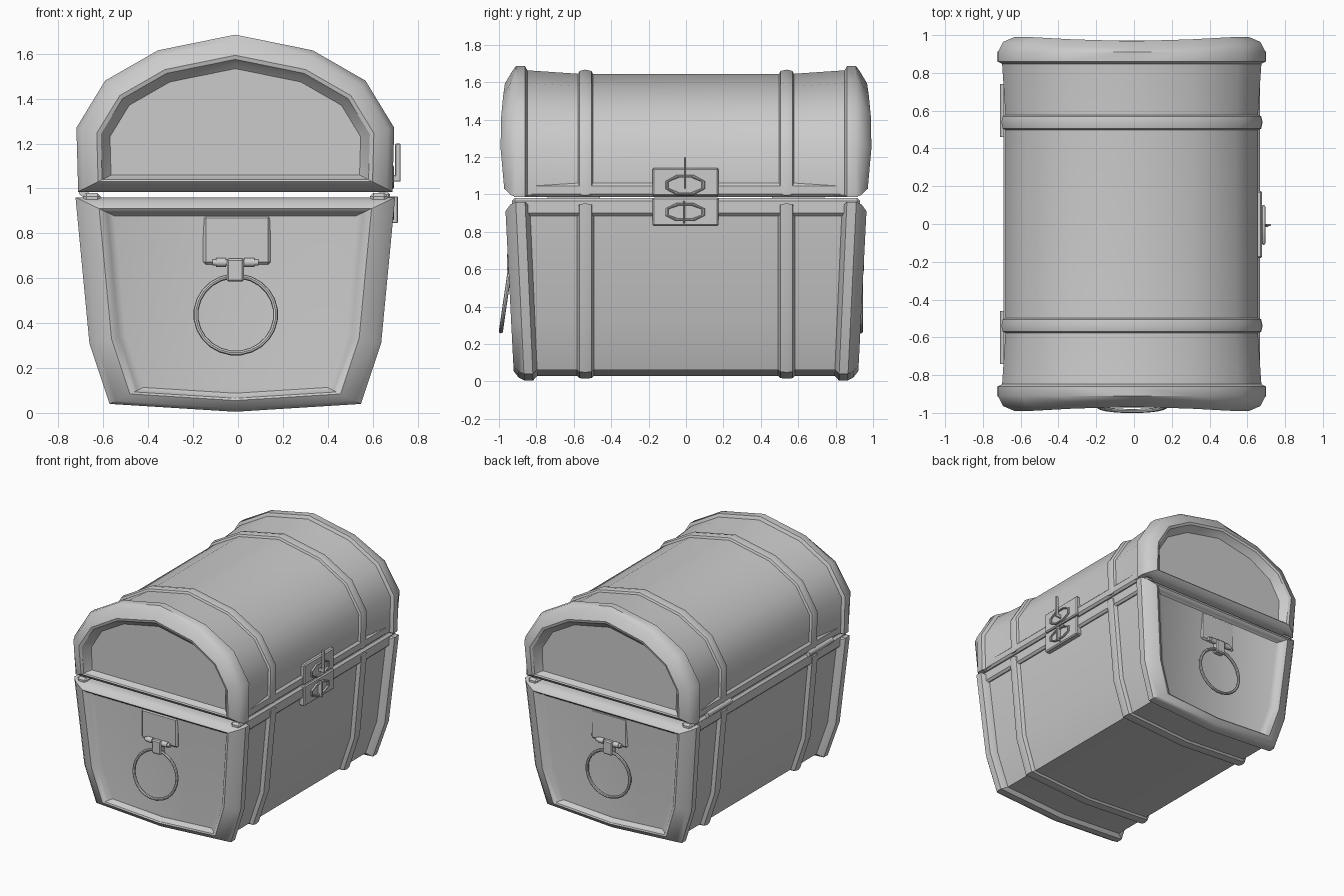
import bpy, bmesh, math
from mathutils import Vector, Matrix

old = bpy.data.objects.get("Cube")
if old:
    bpy.data.objects.remove(old, do_unlink=True)

grey = bpy.data.materials.new("plain grey")
grey.use_nodes = True
grey.diffuse_color = (0.6, 0.6, 0.6, 1)
grey.node_tree.nodes["Principled BSDF"].inputs["Base Color"].default_value = (0.6, 0.6, 0.6, 1)
CX = -0.012  # centre line of the chest


def finish(name, bm, smooth=True):
    bmesh.ops.recalc_face_normals(bm, faces=bm.faces)
    mesh = bpy.data.meshes.new(name)
    bm.to_mesh(mesh)
    bm.free()
    mesh.materials.append(grey)
    ob = bpy.data.objects.new(name, mesh)
    bpy.context.collection.objects.link(ob)
    if smooth:
        bpy.ops.object.select_all(action='DESELECT')
        ob.select_set(True)
        bpy.context.view_layer.objects.active = ob
        bpy.ops.object.shade_smooth_by_angle(angle=math.radians(35))
    return ob


def inset(profile, d):
    """Mitred inset of a counter-clockwise outline; near-level edges move half as far."""
    pts = [Vector(p) for p in profile]
    n = len(pts)
    lines = []
    for i in range(n):
        e = pts[(i + 1) % n] - pts[i]
        w = 0.5 if abs(e.y) < 0.1 * abs(e.x) else 1.0
        normal = Vector((-e.y, e.x)).normalized()
        lines.append((normal, normal.dot(pts[i]) + d * w))
    out = []
    for i in range(n):
        (a, p), (b, q) = lines[i - 1], lines[i]
        det = a.x * b.y - a.y * b.x
        if abs(det) < 1e-4:
            out.append(pts[i] + a * (p - a.dot(pts[i])))
        else:
            out.append(Vector(((p * b.y - q * a.y) / det, (a.x * q - b.x * p) / det)))
    return out


def loft(name, profile, steps, warp=lambda y, z: y):
    """Closed skin through inset copies of the profile placed along y."""
    bm = bmesh.new()
    rings = [[bm.verts.new((p.x + CX, warp(y, p.y), p.y)) for p in inset(profile, d)]
             for d, y in steps]
    n = len(profile)
    for r, s in zip(rings, rings[1:]):
        for i in range(n):
            bm.faces.new((r[i], r[(i + 1) % n], s[(i + 1) % n], s[i]))
    bm.faces.new(rings[0])
    bm.faces.new(rings[-1])
    return finish(name, bm)


def box(name, x, y, z, bevel=0.01):
    bm = bmesh.new()
    size = (x[1] - x[0], y[1] - y[0], z[1] - z[0])
    mid = ((x[0] + x[1]) / 2, (y[0] + y[1]) / 2, (z[0] + z[1]) / 2)
    bmesh.ops.create_cube(bm, size=1, matrix=Matrix.LocRotScale(mid, None, size))
    bmesh.ops.bevel(bm, geom=bm.edges[:], offset=bevel, segments=1, affect='EDGES')
    return finish(name, bm, False)


def rod(name, centre, axis, radius, length, sides=12):
    bm = bmesh.new()
    rot = Vector((0, 0, 1)).rotation_difference(Vector(axis))
    bmesh.ops.create_cone(bm, cap_ends=True, segments=sides, radius1=radius, radius2=radius,
                          depth=length, matrix=Matrix.LocRotScale(centre, rot, None))
    return finish(name, bm)


def hoop(name, centre, u, v, tube, sides):
    """Closed tube round an ellipse with half axes u and v."""
    u, v, c = Vector(u), Vector(v), Vector(centre)
    axis = u.cross(v).normalized()
    bm = bmesh.new()
    rings = []
    for i in range(sides):
        t = math.tau * (i + 0.5) / sides
        r = u * math.cos(t) + v * math.sin(t)
        rings.append([bm.verts.new(c + r + (r.normalized() * math.cos(k * math.tau / 8)
                                            + axis * math.sin(k * math.tau / 8)) * tube)
                      for k in range(8)])
    for i in range(sides):
        a, b = rings[i - 1], rings[i]
        for k in range(8):
            bm.faces.new((a[k - 1], a[k], b[k], b[k - 1]))
    return finish(name, bm)


def both(half):
    """Mirror an outline half (bottom to top, x > 0) about x = 0."""
    return half + [(-x, z) for x, z in reversed(half) if x > 0]


# Outlines of the lower box and the arched lid
body = [(0, 0.005)] + both([(0.56, 0.04), (0.65, 0.31), (0.712, 0.95)])
body[3] = (0.712, 0.96)
body[4] = (-0.712, 0.96)
lid = both([(0.7, 0.985), (0.708, 1.27), (0.58, 1.48), (0.345, 1.615), (0, 1.685)])


def body_warp(y, z):
    return y * (0.95 + 0.05 * z / 0.95) if abs(y) > 0.8 else y


def lid_warp(y, z):
    return y * (1.026 - 0.026 * ((z - 1.3) / 0.3) ** 2) if abs(y) > 0.93 else y


loft("body_core", body, [(0.05, -0.87), (0.05, 0.87)])
loft("lid_core", lid, [(0.02, -0.87), (0.04, -0.57), (0.04, 0.57), (0.02, 0.87)])

# Moulded end frames with recessed panels, and straps
frame = [(0.165, 0.925), (0.135, 0.94), (0.12, 0.96), (0.1, 0.967),
         (0.03, 0.94), (0, 0.91), (0, 0.86), (0.05, 0.835)]
strap = [(0.055, 0.585), (0.025, 0.57), (0.018, 0.54), (0.025, 0.505), (0.055, 0.49)]
for s, end in ((-1, "front"), (1, "back")):
    for part, outline, warp in (("body", body, body_warp), ("lid", lid, lid_warp)):
        k = 1 if part == "body" else 0.9
        loft(f"{part}_{end}_frame", outline, [(d * k, s * y) for d, y in frame], warp)
        loft(f"{part}_{end}_strap", outline, [(d, s * y) for d, y in strap])

# Rails along the seam and hinges
for s, side in ((-1, "right"), (1, "left")):
    xs = sorted((CX + s * 0.6, CX + s * 0.678))
    box(f"body_{side}_rail", xs, (-0.93, 0.93), (0.885, 0.98), 0.015)
    box(f"lid_{side}_rail", xs, (-0.93, 0.93), (0.986, 1.06), 0.015)
for y in (-0.6, 0.6):
    rod("hinge", (CX - 0.675, y, 0.985), (0, 1, 0), 0.022, 0.28)

# Ring handles on both ends
for s, end, panel, drop in ((-1, "front", 0.925, 0.025), (1, "back", 0.92, 0.0)):
    tilt = s * drop

    def span(a, b):
        return sorted((s * a, s * b))
    box(f"{end}_handle_plate", (-0.155, 0.145), span(0.88, panel + 0.004), (0.66, 0.88), 0.012)
    rod(f"{end}_handle_bar", (-0.012, s * (panel + 0.01), 0.67), (1, 0, 0), 0.014, 0.205)
    for x in (-0.075, 0.05):
        rod(f"{end}_handle_knuckle", (x, s * (panel + 0.01), 0.67), (1, 0, 0), 0.02, 0.045)
    box(f"{end}_handle_clip", (-0.05, 0.026), span(0.9, panel + 0.032), (0.585, 0.688), 0.008)
    hoop(f"{end}_handle_ring", (-0.01, s * (panel + 0.015) + tilt, 0.438),
         (0.178, 0, 0), (0, -tilt, 0.172), 0.011, 24)

# Latch on the long side: plates, loops and pins
box("latch_upper_plate", (0.63, 0.678), (-0.18, 0.175), (0.99, 1.14), 0.008)
box("latch_lower_plate", (0.62, 0.678), (-0.18, 0.175), (0.83, 0.982), 0.008)
hoop("latch_upper_loop", (0.686, -0.005, 1.05), (0, 0.105, 0), (0, 0, 0.05), 0.009, 8)
hoop("latch_lower_loop", (0.686, -0.005, 0.905), (0, 0.105, 0), (0, 0, 0.045), 0.009, 8)
box("latch_upper_pin", (0.7, 0.725), (-0.011, 0.001), (1.03, 1.2), 0.004)
box("latch_pin_stem", (0.66, 0.715), (-0.011, 0.001), (1.03, 1.06), 0.004)
box("latch_lower_pin", (0.67, 0.712), (-0.017, -0.005), (0.845, 0.965), 0.004)
